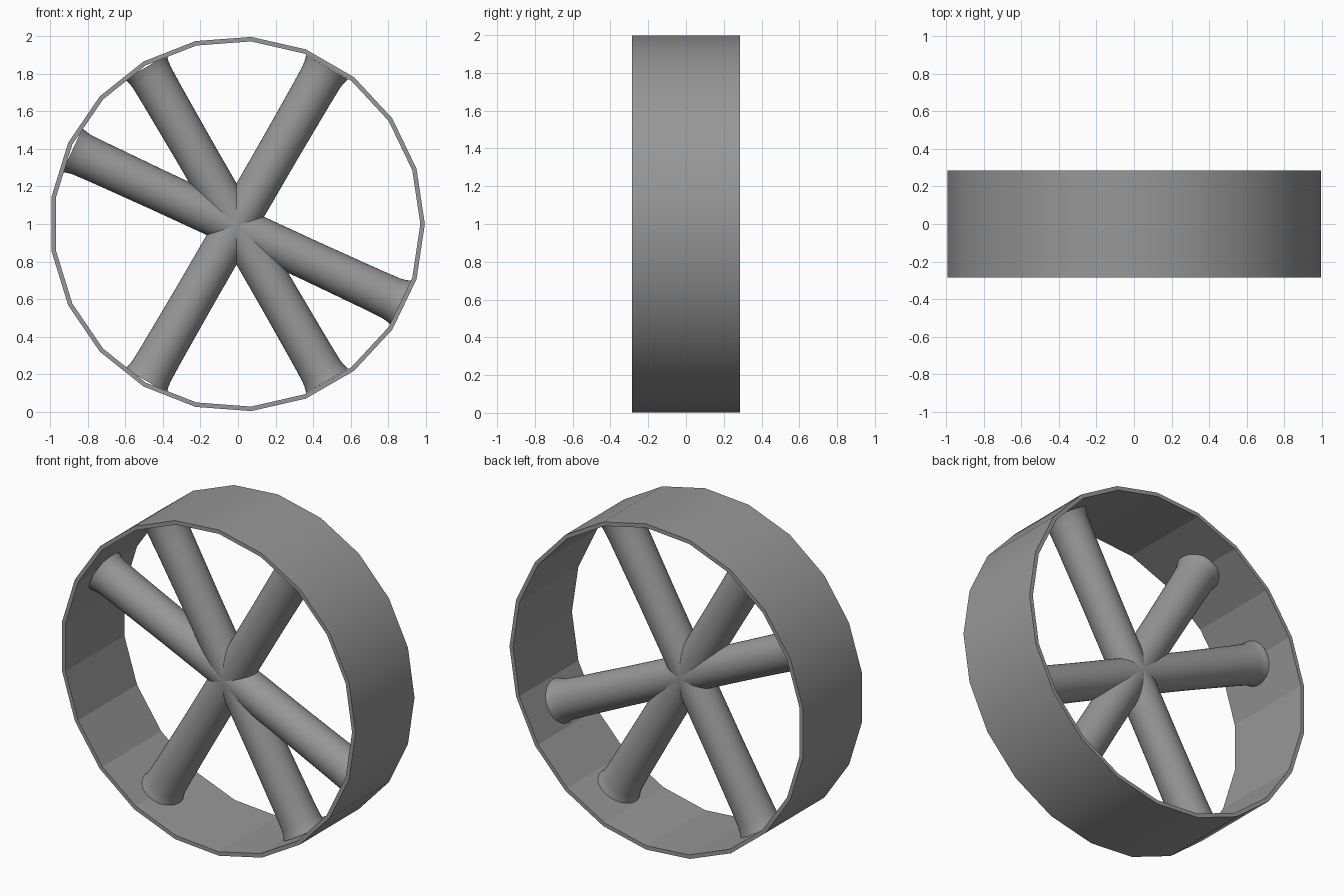
import bpy, bmesh
from math import sin, cos, radians, pi
from mathutils import Matrix, Vector

if "Cube" in bpy.data.objects:
    bpy.data.objects.remove(bpy.data.objects["Cube"])

CX, CZ = -0.004, 1.0
grey = bpy.data.materials.new("dark_grey")
grey.diffuse_color = (0.31, 0.31, 0.31, 1)
grey.use_nodes = True
grey.node_tree.nodes["Principled BSDF"].inputs["Base Color"].default_value = grey.diffuse_color


def finish(bm, name):
    bmesh.ops.recalc_face_normals(bm, faces=bm.faces)
    me = bpy.data.meshes.new(name)
    bm.to_mesh(me)
    bm.free()
    me.materials.append(grey)
    ob = bpy.data.objects.new(name, me)
    bpy.context.collection.objects.link(ob)
    ob.select_set(True)
    bpy.context.view_layer.objects.active = ob
    bpy.ops.object.shade_smooth_by_angle(angle=radians(35))
    ob.select_set(False)
    return ob


def lathe(profile, sides, closed):
    """Revolve (radius, height) points around z into rings of faces."""
    bm = bmesh.new()
    rings = [[bm.verts.new((r * cos(2 * pi * i / sides), r * sin(2 * pi * i / sides), h))
              for i in range(sides)] for r, h in profile]
    pairs = list(zip(rings, rings[1:]))
    if closed:
        pairs.append((rings[-1], rings[0]))
    else:
        bm.faces.new(rings[0])
        bm.faces.new(rings[-1])
    for a, b in pairs:
        for i in range(sides):
            j = (i + 1) % sides
            bm.faces.new((a[i], a[j], b[j], b[i]))
    return bm


# Rim: thin 21-sided band, one corner pointing to +x, smooth outside and faceted inside
R_OUT, R_IN, HALF = 1.0, 0.976, 0.285
bm = lathe([(R_OUT, -HALF), (R_OUT, HALF), (R_IN, HALF), (R_IN, -HALF)], 21, True)
bm.transform(Matrix.Translation((CX, 0, CZ)) @ Matrix.Rotation(radians(90), 4, 'X'))
rim = finish(bm, "rim")
for p in rim.data.polygons:
    if p.normal.dot(Vector((CX, p.center.y, CZ)) - p.center) > 0.5:
        p.use_smooth = False

# Spokes: three full-length bars through the centre with flared ends
half = [(0.108, 0.0), (0.109, 0.45), (0.113, 0.8), (0.116, 0.91), (0.121, 0.938), (0.129, 0.965)]
profile = [(r, -h) for r, h in reversed(half[1:])] + half
for n, (deg, dz) in enumerate(((60, 0), (120, 0), (-24.9, -0.013))):
    d = Vector((cos(radians(deg)), 0, sin(radians(deg))))
    bm = lathe(profile, 40, False)
    bm.transform(Matrix.Translation((CX - 0.004, -0.03, CZ + dz))
                 @ d.to_track_quat('Z', 'Y').to_matrix().to_4x4())
    finish(bm, f"spoke_bar_{n + 1}")
